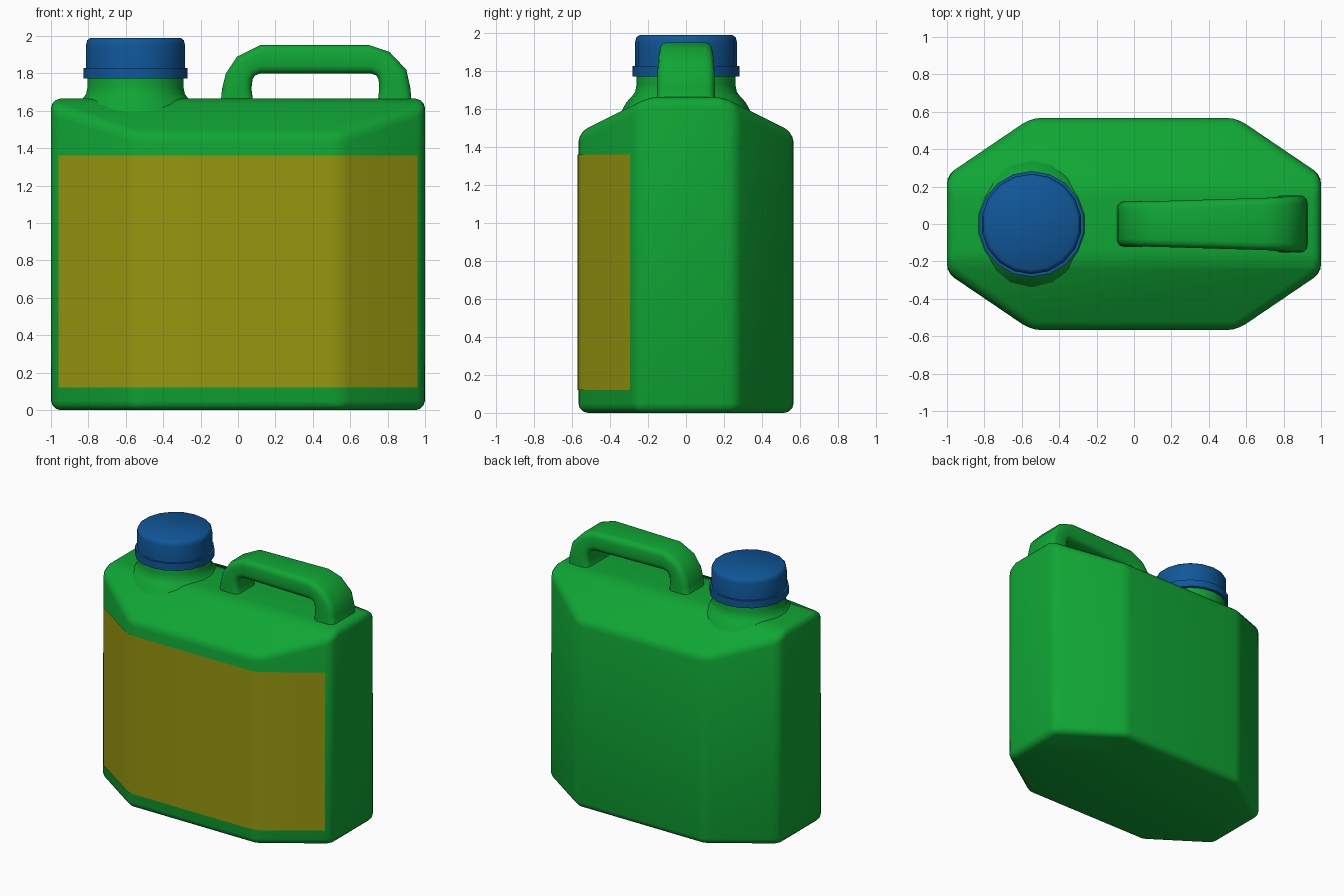
import bpy, bmesh, math
from mathutils import Vector

if "Cube" in bpy.data.objects:
    bpy.data.objects.remove(bpy.data.objects["Cube"])


def material(name, rgb):
    m = bpy.data.materials.new(name)
    m.diffuse_color = (*rgb, 1)
    m.use_nodes = True
    m.node_tree.nodes["Principled BSDF"].inputs["Base Color"].default_value = m.diffuse_color
    return m


GREEN = material("green_plastic", (0.005, 0.38, 0.035))
BLUE = material("blue_plastic", (0.005, 0.095, 0.32))
OLIVE = material("label_olive", (0.31, 0.31, 0.005))


def finish(name, bm, mat, angle=35, recalc=True):
    if recalc:
        bmesh.ops.recalc_face_normals(bm, faces=bm.faces[:])
    me = bpy.data.meshes.new(name)
    bm.to_mesh(me)
    bm.free()
    ob = bpy.data.objects.new(name, me)
    bpy.context.collection.objects.link(ob)
    me.materials.append(mat)
    bpy.ops.object.select_all(action='DESELECT')
    bpy.context.view_layer.objects.active = ob
    ob.select_set(True)
    bpy.ops.object.shade_smooth_by_angle(angle=math.radians(angle))
    return ob


def loft(bm, rings, caps=True):
    vs = [[bm.verts.new(p) for p in r] for r in rings]
    n = len(rings[0])
    for a, b in zip(vs, vs[1:]):
        for i in range(n):
            j = (i + 1) % n
            bm.faces.new((a[i], a[j], b[j], b[i]))
    if caps:
        bm.faces.new(vs[0])
        bm.faces.new(vs[-1])


def lathe(name, profile, mat, cx=-0.548, sides=18):
    bm = bmesh.new()
    rings = []
    for r, z in profile:
        rings.append([(cx + r * math.sin(2 * math.pi * i / sides),
                       r * math.cos(2 * math.pi * i / sides), z) for i in range(sides)])
    loft(bm, rings)
    return finish(name, bm, mat, 40)


# Body: octagonal can with a sloped roof, all edges rounded
XF, YF, YE, YR, TOP, W = 0.55, 0.567, 0.262, 0.19, 1.665, 0.05
SLOPE = 0.5
bm = bmesh.new()
for sx in (-1, 1):
    for sy in (-1, 1):
        for x, y in ((XF, YF), (1, YE)):
            bm.verts.new((sx * x, sy * y, 0))
            bm.verts.new((sx * x, sy * y, TOP - SLOPE * (y - YR)))
        bm.verts.new((sx, sy * YR, TOP))
bmesh.ops.convex_hull(bm, input=bm.verts[:])
bmesh.ops.dissolve_limit(bm, angle_limit=0.02, verts=bm.verts[:], edges=bm.edges[:])
bmesh.ops.bevel(bm, geom=bm.edges[:], offset=W, segments=3, profile=0.5,
                affect='EDGES', clamp_overlap=True)
finish("body", bm, GREEN, 40)

# Neck with a flared foot
lathe("neck", [(0.36, 1.55), (0.315, 1.635), (0.285, 1.668), (0.268, 1.69),
               (0.26, 1.73), (0.26, 1.83)], GREEN)

# Screw cap and its tamper ring
lathe("cap", [(0.268, 1.81), (0.268, 1.955), (0.262, 1.978), (0.245, 1.99)], BLUE)
lathe("cap_ring", [(0.283, 1.772), (0.283, 1.828)], BLUE)

# Handle: rounded rectangle section swept through outer/inner point pairs
pairs = [((-0.11, 1.64), (0.095, 1.64)), ((-0.09, 1.668), (0.078, 1.668)),
         ((-0.085, 1.72), (0.072, 1.72)), ((-0.065, 1.80), (0.078, 1.77)),
         ((-0.005, 1.89), (0.092, 1.79)), ((0.12, 1.952), (0.12, 1.80)),
         ((0.70, 1.952), (0.71, 1.80)), ((0.81, 1.915), (0.74, 1.79)),
         ((0.90, 1.82), (0.752, 1.765)), ((0.922, 1.72), (0.755, 1.72)),
         ((0.926, 1.668), (0.75, 1.668)), ((0.94, 1.64), (0.735, 1.64))]
bm = bmesh.new()
rings = []
for (ox, oz), (ix, iz) in pairs:
    o, i = Vector((ox, 0, oz)), Vector((ix, 0, iz))
    mid, u, h = (o + i) / 2, (o - i).normalized(), (o - i).length / 2
    half = 0.122 + 0.03 * (ox + 0.09) - 0.03 * max(0, oz - 1.75)
    r, ring = 0.042, []
    for k, (su, sy) in enumerate(((1, 1), (-1, 1), (-1, -1), (1, -1))):
        for s in range(4):
            a = math.pi / 2 * (k + s / 3)
            ring.append(mid + u * (su * (h - r) + r * math.cos(a))
                        + Vector((0, sy * (half - r) + r * math.sin(a), 0)))
    rings.append(ring)
loft(bm, rings)
finish("handle", bm, GREEN, 50)

# Label: thin sheet wrapped around the three front faces
d = Vector((1 - XF, YF - YE)).normalized()
gap = 0.005
t = (0.96 - XF) / d.x
right = [(XF - W, -YF - gap), (XF, -YF + 0.007 - gap),
         (XF + W * d.x, -YF + W * d.y - gap), (0.96, -YF + t * d.y - gap)]
path = [(-x, y) for x, y in reversed(right)] + right
bm = bmesh.new()
cols = [[bm.verts.new((x, y, z)) for z in (0.12, 1.36)] for x, y in path]
for a, b in zip(cols, cols[1:]):
    bm.faces.new((a[0], b[0], b[1], a[1]))
finish("label", bm, OLIVE, 35, recalc=False)
